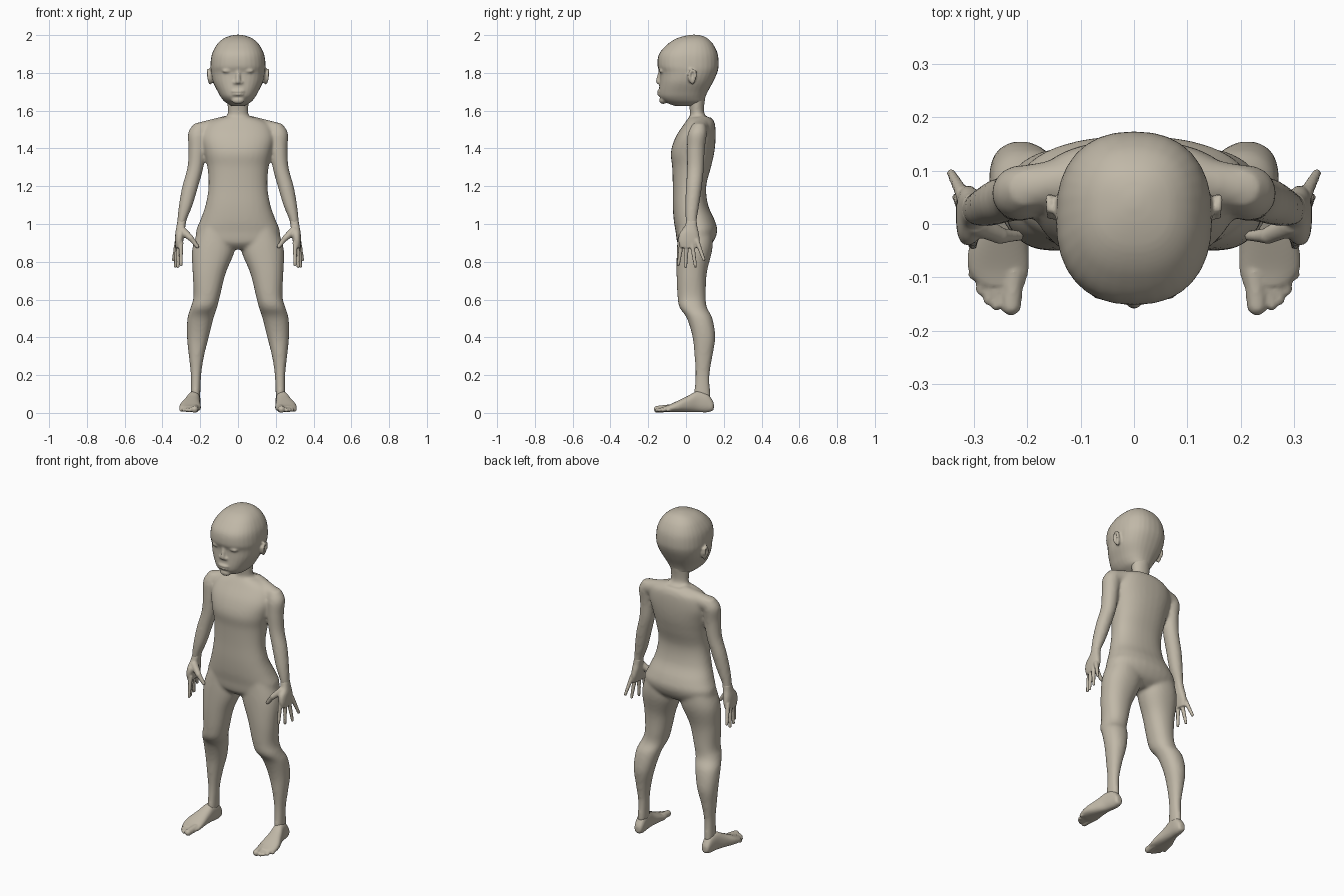
import bpy
import bmesh
from math import cos, sin, tau
from mathutils import Vector, Matrix

cube = bpy.data.objects.get("Cube")
if cube:
    bpy.data.objects.remove(cube)

clay = bpy.data.materials.new("warm grey clay")
clay.use_nodes = True
CLAY = (0.53, 0.48, 0.39, 1)
clay.diffuse_color = CLAY
clay.node_tree.nodes["Principled BSDF"].inputs["Base Color"].default_value = CLAY

SIDES = 32
STEPS = 5


def spline(a, b, c, d, t):
    """Smooth value between b and c."""
    return b + 0.5 * t * (c - a + t * (2*a - 5*b + 4*c - d + t * (3*(b - c) + d - a)))


def loft(bm, rows, along="z", power=2.0):
    """Closed skin through rows of (station, u low, u high, v low, v high)."""
    rows = sorted(rows)
    dense = []
    for i in range(len(rows) - 1):
        quad = [rows[max(i - 1, 0)], rows[i], rows[i + 1], rows[min(i + 2, len(rows) - 1)]]
        dense += [[spline(*vals, s / STEPS) for vals in zip(*quad)] for s in range(STEPS)]
    dense.append(rows[-1])
    rings = []
    for s, u0, u1, v0, v1 in dense:
        ring = []
        for k in range(SIDES):
            c, n = cos(tau * k / SIDES), sin(tau * k / SIDES)
            cu = abs(c) ** (2 / power) * (1 if c > 0 else -1)
            cv = abs(n) ** (2 / power) * (1 if n > 0 else -1)
            u = (u0 + u1) / 2 + cu * (u1 - u0) / 2
            v = (v0 + v1) / 2 + cv * (v1 - v0) / 2
            ring.append(bm.verts.new((u, v, s) if along == "z" else (u, s, v)))
        rings.append(ring)
    faces = [bm.faces.new(rings[0]), bm.faces.new(rings[-1])]
    for lower, upper in zip(rings, rings[1:]):
        for k in range(SIDES):
            j = (k + 1) % SIDES
            faces.append(bm.faces.new((lower[k], lower[j], upper[j], upper[k])))
    bmesh.ops.recalc_face_normals(bm, faces=faces)


def blob(bm, centre, size):
    """Ellipsoid."""
    bmesh.ops.create_icosphere(bm, subdivisions=3, radius=1,
                               matrix=Matrix.LocRotScale(Vector(centre), None, Vector(size)))


def rod(bm, start, end, r0, r1, count=10):
    """Round-ended tapered rod made of overlapping balls."""
    for i in range(count + 1):
        t = i / count
        r = r0 + (r1 - r0) * t
        blob(bm, Vector(start).lerp(Vector(end), t), (r, r, r))


def mirrored(bm):
    """Add a copy on the other side."""
    copy = bmesh.ops.duplicate(bm, geom=bm.verts[:] + bm.edges[:] + bm.faces[:])["geom"]
    for v in copy:
        if isinstance(v, bmesh.types.BMVert):
            v.co.x = -v.co.x
    bmesh.ops.reverse_faces(bm, faces=[f for f in copy if isinstance(f, bmesh.types.BMFace)])


def finish(bm, name, voxel, smooth, flip=False):
    """Fuse the overlapping pieces into one smooth skin."""
    if flip:
        for v in bm.verts:
            v.co.x = -v.co.x
        bmesh.ops.reverse_faces(bm, faces=bm.faces[:])
    mesh = bpy.data.meshes.new(name)
    bm.to_mesh(mesh)
    bm.free()
    mesh.materials.append(clay)
    obj = bpy.data.objects.new(name, mesh)
    bpy.context.collection.objects.link(obj)
    remesh = obj.modifiers.new("Fuse", "REMESH")
    remesh.mode = "VOXEL"
    remesh.voxel_size = voxel
    remesh.use_smooth_shade = True
    soften = obj.modifiers.new("Soften", "SMOOTH")
    soften.factor = 0.5
    soften.iterations = smooth


# Limbs
body = bmesh.new()
loft(body, [(.08, .2, .25, .04, .13), (.2, .195, .25, .05, .125), (.3, .18, .26, .045, .14),
            (.4, .155, .27, .035, .155), (.5, .13, .268, .005, .14), (.56, .11, .25, -.035, .11),
            (.62, .095, .235, -.045, .105), (.74, .065, .24, -.05, .11),
            (.87, .015, .242, -.048, .14), (.98, .03, .205, -.04, .14)], power=2.2)
loft(body, [(.97, .28, .325, .005, .06), (1.02, .272, .322, -.002, .058),
            (1.1, .24, .313, -.005, .07), (1.2, .21, .295, 0, .085), (1.3, .183, .268, .005, .095),
            (1.4, .17, .262, .005, .1), (1.48, .16, .265, .01, .11), (1.53, .175, .235, .035, .1)])
rod(body, (.06, .095, 1.535), (.205, .065, 1.492), .04, .046)
mirrored(body)

# Trunk and neck
trunk = [(.865, .06, -.01, .09), (.9, .205, -.045, .14), (.96, .222, -.055, .165),
         (1.02, .2, -.065, .152), (1.1, .172, -.07, .117), (1.2, .156, -.07, .107),
         (1.3, .162, -.073, .132), (1.38, .178, -.08, .15), (1.46, .192, -.055, .157),
         (1.53, .165, -.01, .153), (1.565, .09, .015, .135)]
loft(body, [(z, -w, w, front, back) for z, w, front, back in trunk], power=2.3)
neck = [(1.5, .09, .01, .14), (1.56, .065, .02, .115), (1.6, .054, .02, .095), (1.72, .065, .0, .11)]
loft(body, [(z, -w, w, front, back) for z, w, front, back in neck])
finish(body, "body", .009, 8)

# Head
head = bmesh.new()
skull = [(1.625, .035, -.06, .07), (1.645, .068, -.11, .095), (1.67, .09, -.137, .102),
         (1.7, .107, -.143, .115), (1.75, .132, -.14, .142), (1.8, .143, -.139, .165),
         (1.84, .146, -.151, .173), (1.9, .138, -.143, .168), (1.95, .112, -.1, .145),
         (1.98, .08, -.055, .117), (1.995, .045, -.01, .09), (2.002, .012, .03, .055)]
loft(head, [(z, -w, w, front, back) for z, w, front, back in skull], power=2.35)
rod(head, (0, -.136, 1.81), (0, -.146, 1.755), .01, .014)
blob(head, (0, -.14, 1.702), (.036, .014, .008))
blob(head, (0, -.138, 1.686), (.032, .014, .008))
blob(head, (0, -.122, 1.655), (.035, .02, .02))
for side in (-1, 1):
    blob(head, (side * .016, -.138, 1.749), (.012, .013, .01))
    blob(head, (side * .058, -.127, 1.81), (.026, .016, .01))
    ear = [(.148, .035, 1.745), (.155, .02, 1.765), (.157, .015, 1.79), (.158, .03, 1.815),
           (.16, .048, 1.81), (.158, .05, 1.785), (.15, .04, 1.755)]
    for a, b in zip(ear, ear[1:]):
        rod(head, (side * a[0], *a[1:]), (side * b[0], *b[1:]), .008, .008, 4)
    blob(head, (side * .142, .03, 1.78), (.014, .022, .035))
finish(head, "head", .006, 4)

# Hands: palm edge faces forward, thumb points inward
FINGERS = [((.302, -.024, .9), (.302, -.04, .785)), ((.314, .004, .895), (.318, -.002, .775)),
           ((.32, .032, .895), (.332, .05, .777)), ((.322, .058, .91), (.342, .095, .81))]
for side, flip in (("left", False), ("right", True)):
    hand = bmesh.new()
    loft(hand, [(.875, .298, .33, -.03, .062), (.91, .29, .333, -.04, .072),
                (.95, .282, .332, -.034, .068), (.985, .279, .326, -.008, .06),
                (1.02, .274, .32, .002, .056)], power=2.5)
    for base, tip in FINGERS:
        rod(hand, base, tip, .0135, .009)
    rod(hand, (.295, 0, .965), (.25, -.022, .925), .022, .016)
    rod(hand, (.25, -.022, .925), (.215, -.022, .88), .015, .01)
    finish(hand, side + "_hand", .005, 3, flip)

# Feet: heel, arch, instep and five toes
for side, flip in (("left", False), ("right", True)):
    foot = bmesh.new()
    loft(foot, [(-.115, .205, .29, .008, .035), (-.085, .197, .31, .005, .045),
                (-.04, .197, .308, .005, .066), (.01, .2, .288, .005, .09),
                (.06, .2, .268, .004, .115), (.11, .198, .257, .003, .105),
                (.138, .203, .25, .01, .07), (.147, .215, .24, .02, .05)], along="y", power=2.4)
    rod(foot, (.225, -.09, .025), (.23, -.152, .019), .02, .019)
    for i in range(1, 5):
        tip_y = -.162 + .0045 * i * i - .004 * i
        rod(foot, (.232 + .015 * i, -.075, .025), (.243 + .0145 * i, tip_y + .01, .015),
            .015, .0115 - .0005 * i)
    finish(foot, side + "_foot", .005, 3, flip)
